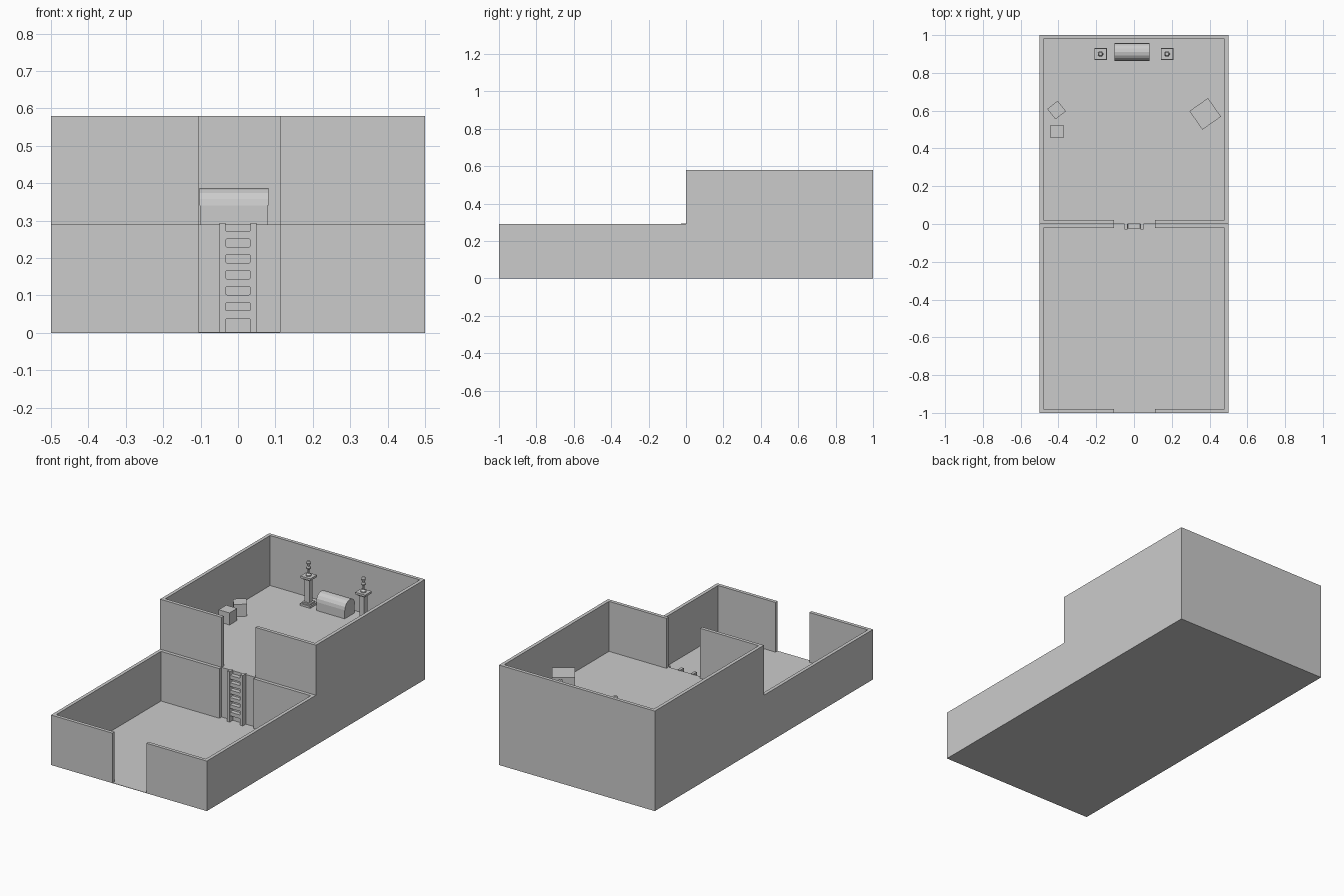
import bpy, bmesh, math
from mathutils import Matrix

if "Cube" in bpy.data.objects:
    bpy.data.objects.remove(bpy.data.objects["Cube"])

H = 0.29          # storey height
T = 0.02          # wall thickness
DOOR = (-0.105, 0.112)


def add_mesh(name, bm):
    bmesh.ops.recalc_face_normals(bm, faces=bm.faces)
    me = bpy.data.meshes.new(name)
    bm.to_mesh(me)
    bm.free()
    ob = bpy.data.objects.new(name, me)
    bpy.context.scene.collection.objects.link(ob)
    return ob


def put_box(bm, x0, x1, y0, y1, z0, z1):
    m = Matrix.Translation(((x0 + x1) / 2, (y0 + y1) / 2, (z0 + z1) / 2))
    m = m @ Matrix.Diagonal((x1 - x0, y1 - y0, z1 - z0, 1))
    return bmesh.ops.create_cube(bm, size=1, matrix=m)["verts"]


def boxes(name, *dims):
    bm = bmesh.new()
    for d in dims:
        put_box(bm, *d)
    return add_mesh(name, bm)


def prism(name, pts, vec):
    """Extrude a closed outline of 3D points along vec."""
    bm = bmesh.new()
    f = bm.faces.new([bm.verts.new(p) for p in pts])
    g = bmesh.ops.extrude_face_region(bm, geom=[f])["geom"]
    bmesh.ops.translate(bm, vec=vec,
                        verts=[v for v in g if isinstance(v, bmesh.types.BMVert)])
    # extrude_face_region keeps the source face as the lower cap only if re-added
    if not f.is_valid:
        bmesh.ops.holes_fill(bm, edges=[e for e in bm.edges if e.is_boundary])
    return add_mesh(name, bm)


# Walls with a doorway in front (and optionally in the back)
def walls(name, y0, y1, z0, z1, back_door):
    d0, d1 = DOOR
    if back_door:
        for s, d, side in ((-1, d0, "left"), (1, d1, "right")):
            e = s * 0.5
            i = s * (0.5 - T)
            pts = [(d, y0), (e, y0), (e, y1), (d, y1),
                   (d, y1 - T), (i, y1 - T), (i, y0 + T), (d, y0 + T)]
            prism(f"{name}_{side}", [(x, y, z0) for x, y in pts], (0, 0, z1 - z0))
    else:
        a = 0.5 - T
        pts = [(d0, y0), (-0.5, y0), (-0.5, y1), (0.5, y1), (0.5, y0), (d1, y0),
               (d1, y0 + T), (a, y0 + T), (a, y1 - T), (-a, y1 - T),
               (-a, y0 + T), (d0, y0 + T)]
        prism(name, [(x, y, z0) for x, y in pts], (0, 0, z1 - z0))


# Rooms: low front room, solid base with raised back room on it
boxes("front_floor", (-0.5, 0.5, -1, 0, 0, 0.002))
walls("front_room_walls", -1, 0, 0, H, True)
boxes("back_room_base", (-0.5, 0.5, 0, 1, 0, H))
walls("back_room_walls", 0, 1, H, 2 * H, False)

# Ladder: panel with rounded openings, between two rails
boxes("ladder_rails", (-0.05, -0.034, -0.028, 0.005, 0, H + 0.004),
      (0.034, 0.05, -0.028, 0.005, 0, H + 0.004))
panel = boxes("ladder_rungs", (-0.034, 0.034, -0.025, 0, 0, H))
bm = bmesh.new()
for k in range(7):
    z0 = 0.0165 + 0.0426 * k
    put_box(bm, -0.0335, 0.0335, -0.05, 0.02,
            -0.03 if k == 0 else z0, z0 + 0.0215 if k < 6 else H + 0.03)
edges = [e for e in bm.edges if abs((e.verts[0].co - e.verts[1].co).y) > 0.01]
bmesh.ops.bevel(bm, geom=edges, offset=0.004, segments=2, profile=0.5, affect='EDGES')
cutter = add_mesh("ladder_opening_cutter", bm)
cutter.hide_render = True
cutter.hide_set(True)
cut = panel.modifiers.new("openings", 'BOOLEAN')
cut.operation = 'DIFFERENCE'
cut.solver = 'EXACT'
cut.object = cutter

# Chest: body with slightly wider arched lid
cy, r = 0.911, 0.047
boxes("chest_body", (-0.101, 0.079, cy - r + 0.001, cy + r - 0.001, H, 0.34))
arc = [(-0.103, cy + r * math.cos(a), 0.34 + r * math.sin(a))
       for a in (math.pi * k / 8 for k in range(9))]
prism("chest_lid", arc, (0.184, 0, 0))

# Two pedestals, each with a small goblet
for x, side in ((-0.177, "left"), (0.175, "right")):
    y = 0.9

    def slab(w, z0, z1, d=None):
        d = d or w
        return (x - w, x + w, y - d, y + d, H + z0, H + z1)
    boxes(f"pedestal_{side}", slab(0.033, 0, 0.012), slab(0.025, 0.012, 0.02),
          slab(0.015, 0.02, 0.15), slab(0.022, 0.15, 0.158),
          slab(0.032, 0.158, 0.17, 0.03))
    profile = [(0.015, 0.17), (0.015, 0.176), (0.005, 0.184), (0.005, 0.205),
               (0.013, 0.212), (0.013, 0.219), (0.006, 0.225), (0.009, 0.234),
               (0.014, 0.248), (0.009, 0.254)]
    bm = bmesh.new()
    n = 10
    rings = [[bm.verts.new((x + q * math.cos(2 * math.pi * i / n),
                            y + q * math.sin(2 * math.pi * i / n), H + z))
              for i in range(n)] for q, z in profile]
    for a, b in zip(rings, rings[1:]):
        for i in range(n):
            j = (i + 1) % n
            bm.faces.new((a[i], a[j], b[j], b[i]))
    bm.faces.new(rings[0])
    bm.faces.new(rings[-1])
    add_mesh(f"goblet_{side}", bm)

# Loose crates
for name, x, y, s, deg in (("small_crate", -0.408, 0.49, 0.07, 0),
                           ("turned_crate", -0.41, 0.603, 0.07, 38),
                           ("large_crate", 0.377, 0.583, 0.12, 35)):
    ob = boxes(name, (-s / 2, s / 2, -s / 2, s / 2, 0, s))
    ob.location = (x, y, H)
    ob.rotation_euler.z = math.radians(deg)
